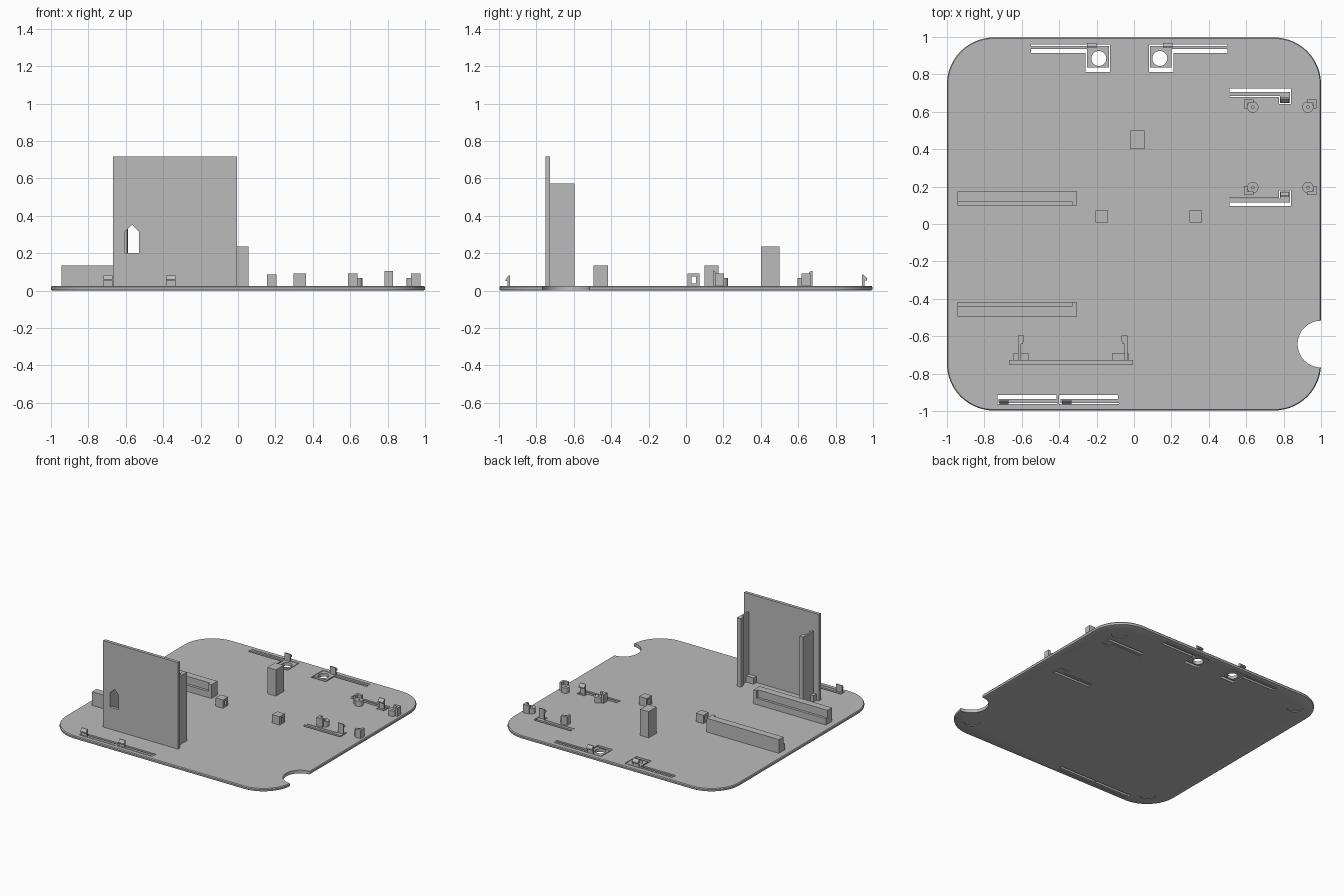
import bpy, bmesh, math

if "Cube" in bpy.data.objects:
    bpy.data.objects.remove(bpy.data.objects["Cube"])

DY = -0.005          # centres the layout on y
TOP = 0.025          # plate thickness
gray = bpy.data.materials.new("plain_gray")
gray.diffuse_color = (0.5, 0.5, 0.5, 1)
gray.use_nodes = True
gray.node_tree.nodes["Principled BSDF"].inputs["Base Color"].default_value = gray.diffuse_color


def make(name, bm):
    bmesh.ops.recalc_face_normals(bm, faces=bm.faces)
    me = bpy.data.meshes.new(name)
    bm.to_mesh(me)
    bm.free()
    me.materials.append(gray)
    ob = bpy.data.objects.new(name, me)
    ob.location.y = DY
    bpy.context.collection.objects.link(ob)
    return ob


def loft(name, rings):
    """Skin stacked rings of points and cap both ends."""
    bm = bmesh.new()
    vs = [[bm.verts.new(p) for p in r] for r in rings]
    n = len(vs[0])
    for a, b in zip(vs, vs[1:]):
        for i in range(n):
            j = (i + 1) % n
            bm.faces.new((a[i], a[j], b[j], b[i]))
    bm.faces.new(vs[0][::-1])
    bm.faces.new(vs[-1])
    return make(name, bm)


def box(name, x0, x1, y0, y1, z0, z1):
    return loft(name, [[(x0, y0, z), (x1, y0, z), (x1, y1, z), (x0, y1, z)] for z in (z0, z1)])


def cyl(name, x, y, r, z0, z1, n=32):
    ang = [2 * math.pi * i / n for i in range(n)]
    return loft(name, [[(x + r * math.cos(a), y + r * math.sin(a), z) for a in ang] for z in (z0, z1)])


def prism_x(name, x0, x1, prof):
    return loft(name, [[(x, y, z) for y, z in prof] for x in (x0, x1)])


def cut(ob, cutters):
    for c in cutters:
        c.hide_render = True
        m = ob.modifiers.new("cut", 'BOOLEAN')
        m.operation = 'DIFFERENCE'
        m.solver = 'EXACT'
        m.object = c
    dg = bpy.context.evaluated_depsgraph_get()
    dg.update()
    me = bpy.data.meshes.new_from_object(ob.evaluated_get(dg))
    ob.modifiers.clear()
    ob.data = me
    for c in cutters:
        bpy.data.objects.remove(c)


def smooth(ob):
    bpy.ops.object.select_all(action='DESELECT')
    ob.select_set(True)
    bpy.context.view_layer.objects.active = ob
    bpy.ops.object.shade_smooth_by_angle(angle=math.radians(30))


def slot(x0, x1, y0, y1):
    return box("slot_cutter", min(x0, x1), max(x0, x1), y0, y1, -0.1, 0.1)


def clip(name, x0, x1, y, s, top, w=0.026):
    """Snap hook: thin stem with a wedge head leaning toward s."""
    prof = [(0, 0.02), (0, top), (0.007, top), (w, top - 0.02), (w, top - 0.03),
            (0.012, top - 0.03), (0.012, 0.02)]
    prism_x(name, x0, x1, [(y + s * a, z) for a, z in prof])


# --- base plate with rounded corners and eased rims
def ring(inset, z):
    pts, r = [], 0.25
    for k, (sx, sy) in enumerate([(1, 1), (-1, 1), (-1, -1), (1, -1)]):
        for i in range(17):
            a = math.pi / 2 * (k + i / 16)
            pts.append((sx * (1 - r) + (r - inset) * math.cos(a),
                        0.005 + sy * (0.997 - r) + (r - inset) * math.sin(a), z))
    return pts


plate = loft("base_plate", [ring(0.008, 0), ring(0.002, 0.003), ring(0, 0.008),
                            ring(0, 0.018), ring(0.005, TOP)])
cuts = [cyl("notch_cutter", 1.0, -0.637, 0.125, -0.1, 0.1, 64)]

# shallow foot recesses underneath
for sx in (-1, 1):
    for sy in (-1, 1):
        cuts.append(cyl("foot_cutter", sx * 0.83, sy * 0.83, 0.06, -0.1, 0.005))

# back flex arms with holed tabs, mirrored about x = -0.025
for s in (-1, 1):
    def X(d):
        return -0.025 + s * d
    cuts += [slot(X(0.225), X(0.525), 0.92, 0.94),
             slot(X(0.104), X(0.525), 0.958, 0.964),
             slot(X(0.225), X(0.235), 0.817, 0.93),
             slot(X(0.104), X(0.110), 0.817, 0.96),
             slot(X(0.104), X(0.235), 0.817, 0.843),
             cyl("hole_cutter", X(0.163), 0.89, 0.04, -0.1, 0.1)]

# right flex arms, mirrored about y = 0.415
for s in (-1, 1):
    def Y(a, b):
        return sorted((0.415 + s * a, 0.415 + s * b))
    cuts += [slot(0.51, 0.84, *Y(0.295, 0.315)),
             slot(0.833, 0.84, *Y(0.235, 0.3)),
             slot(0.51, 0.78, *Y(0.27, 0.275)),
             slot(0.775, 0.78, *Y(0.235, 0.275)),
             slot(0.775, 0.84, *Y(0.232, 0.237))]

# front flex arms
for x0 in (-0.73, -0.40):
    cuts += [slot(x0, x0 + 0.315, -0.93, -0.91),
             slot(x0, x0 + 0.32, -0.958, -0.953),
             slot(x0, x0 + 0.006, -0.958, -0.91)]
cut(plate, cuts)
smooth(plate)

# --- snap clips
for x0 in (-0.25, 0.155):
    clip("back_clip", x0, x0 + 0.05, 0.947, 1, 0.085)
for x0 in (-0.72, -0.385):
    clip("front_clip", x0, x0 + 0.05, -0.937, -1, 0.08, 0.022)
clip("side_clip_back", 0.782, 0.83, 0.68, -1, 0.105)
clip("side_clip_front", 0.782, 0.83, 0.15, 1, 0.105)

# --- four board posts, each hugged by a taller corner wall
for sx, px in ((-1, 0.635), (1, 0.93)):
    for sy, py in ((1, 0.63), (-1, 0.2)):
        post = cyl("board_post", px, py, 0.03, 0.02, 0.068)
        cut(post, [cyl("pin_cutter", px, py, 0.007, 0.03, 0.1, 12)])
        smooth(post)
        ox, oy = px + sx * 0.047, py + sy * 0.04
        ix, iy = ox - sx * 0.052, oy - sy * 0.047
        t = 0.018
        pts = [(ox, oy), (ix, oy), (ix, oy - sy * t), (ox - sx * t, oy - sy * t),
               (ox - sx * t, iy), (ox, iy)]
        loft("corner_wall", [[(x, y, z) for x, y in pts] for z in (0.02, 0.092)])

# --- tall block and two tunnelled blocks
box("tall_block", -0.02, 0.055, 0.405, 0.505, 0.02, 0.235)
for x0 in (-0.205, 0.297):
    b = box("tunnel_block", x0, x0 + 0.066, 0.013, 0.078, 0.02, 0.092)
    cut(b, [box("tunnel_cutter", x0 - 0.1, x0 + 0.2, 0.034, 0.058, 0.037, 0.075)])

# --- facing pair of ledged rails with end stops
for name, y, s in (("rail_back", 0.18, -1), ("rail_front", -0.49, 1)):
    prof = [(0, 0.02), (0, 0.135), (0.057, 0.135), (0.057, 0.075), (0.077, 0.075), (0.077, 0.02)]
    prism_x(name, -0.945, -0.33, [(y + s * a, z) for a, z in prof])
    ya, yb = sorted((y, y + s * 0.077))
    box(name + "_stop", -0.33, -0.305, ya, yb, 0.02, 0.135)

# --- upright panel with a pointed window
panel = box("upright_panel", -0.667, -0.005, -0.747, -0.722, 0.02, 0.717)
window = [(-0.605, 0.2), (-0.53, 0.2), (-0.53, 0.315), (-0.565, 0.352), (-0.605, 0.315)]
cut(panel, [loft("window_cutter", [[(x, y, z) for x, z in window] for y in (-0.85, -0.6)])])

# --- panel brackets: tall wall with hooked edge and low foot
for x, s, f0, f1 in ((-0.62, 1, -0.645, -0.565), (-0.035, -1, -0.115, -0.03)):
    pts = [(0, -0.725), (0, -0.59), (0.033, -0.59), (0.033, -0.61), (0.026, -0.637),
           (0.015, -0.637), (0.015, -0.725)]
    loft("panel_bracket", [[(x + s * a, y, z) for a, y in pts] for z in (0.02, 0.573)])
    box("bracket_foot", f0, f1, -0.725, -0.685, 0.02, 0.075)
